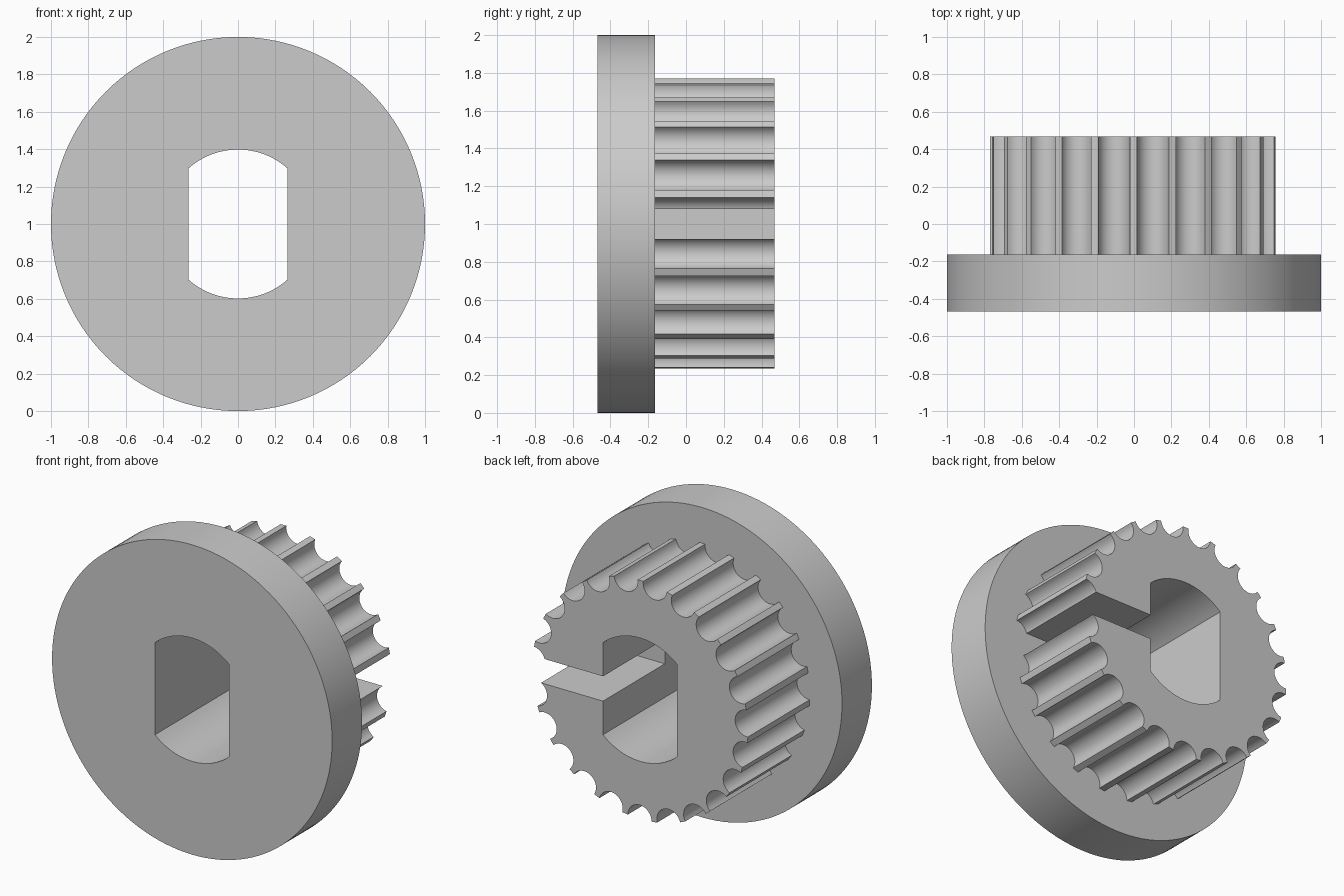
import bpy, bmesh
from math import sin, cos, asin, acos, radians, pi, tau

if "Cube" in bpy.data.objects:
    bpy.data.objects.remove(bpy.data.objects["Cube"], do_unlink=True)

CENTRE_Z = 1.0
FRONT, SHOULDER, BACK = -0.468, -0.163, 0.468
TEETH, HUB_R, GROOVE_R = 23, 0.77, 0.085
BORE_R, FLAT_X = 0.398, 0.265
SLOT_HALF = 0.08

grey = bpy.data.materials.new("plain grey")
grey.use_nodes = True
colour = (0.6, 0.6, 0.6, 1)
grey.diffuse_color = colour
grey.node_tree.nodes["Principled BSDF"].inputs["Base Color"].default_value = colour


def arc(radius, start, end, steps, cx=0, cz=0):
    """Points along an arc, both ends included."""
    angles = [start + (end - start) * i / steps for i in range(steps + 1)]
    return [(cx + radius * cos(a), cz + radius * sin(a)) for a in angles]


def extrude_profile(name, points, y0, y1):
    """Solid made by sweeping an x-z outline along y."""
    bm = bmesh.new()
    face = bm.faces.new([bm.verts.new((x, y0, z + CENTRE_Z)) for x, z in points])
    swept = bmesh.ops.extrude_face_region(bm, geom=[face])["geom"]
    verts = [v for v in swept if isinstance(v, bmesh.types.BMVert)]
    bmesh.ops.translate(bm, verts=verts, vec=(0, y1 - y0, 0))
    bmesh.ops.recalc_face_normals(bm, faces=bm.faces)
    mesh = bpy.data.meshes.new(name)
    bm.to_mesh(mesh)
    bm.free()
    mesh.materials.append(grey)
    obj = bpy.data.objects.new(name, mesh)
    bpy.context.collection.objects.link(obj)
    return obj


def finish(obj, cutters):
    """Cut the openings, then smooth the curved walls."""
    bpy.ops.object.select_all(action="DESELECT")
    obj.select_set(True)
    bpy.context.view_layer.objects.active = obj
    for cutter in cutters:
        mod = obj.modifiers.new(cutter.name, "BOOLEAN")
        mod.operation, mod.solver, mod.object = "DIFFERENCE", "EXACT", cutter
        bpy.ops.object.modifier_apply(modifier=mod.name)
    bpy.ops.object.shade_smooth_by_angle(angle=radians(25))


# Toothed outline: a round groove and a narrow land per tooth
pitch = tau / TEETH
half = asin(GROOVE_R / HUB_R)
mid = HUB_R * cos(half)
teeth = []
for i in range(TEETH):
    a = radians(90.2) + (i + 0.5) * pitch
    teeth += arc(GROOVE_R, a - pi / 2, a - 3 * pi / 2, 16, mid * cos(a), mid * sin(a))
    land = arc(HUB_R, a + half, a - half + pitch, 2)
    teeth += land[1:-1]

# Double-flat bore and side slot cutters
flat = acos(FLAT_X / BORE_R)
bore = arc(BORE_R, flat, pi - flat, 32) + arc(BORE_R, pi + flat, tau - flat, 32)
bore_cutter = extrude_profile("bore_cutter", bore, FRONT - 0.1, BACK + 0.1)
slot = [(0, -SLOT_HALF), (1, -SLOT_HALF), (1, SLOT_HALF), (0, SLOT_HALF)]
slot_cutter = extrude_profile("slot_cutter", slot, FRONT - 0.1, BACK + 0.1)

# Flange disc and slotted toothed hub
flange = extrude_profile("flange_disc", arc(1, 0, tau, 128)[:-1], FRONT, SHOULDER)
hub = extrude_profile("toothed_hub", teeth, SHOULDER, BACK)
finish(flange, [bore_cutter])
finish(hub, [bore_cutter, slot_cutter])

for cutter in (bore_cutter, slot_cutter):
    bpy.data.objects.remove(cutter, do_unlink=True)
